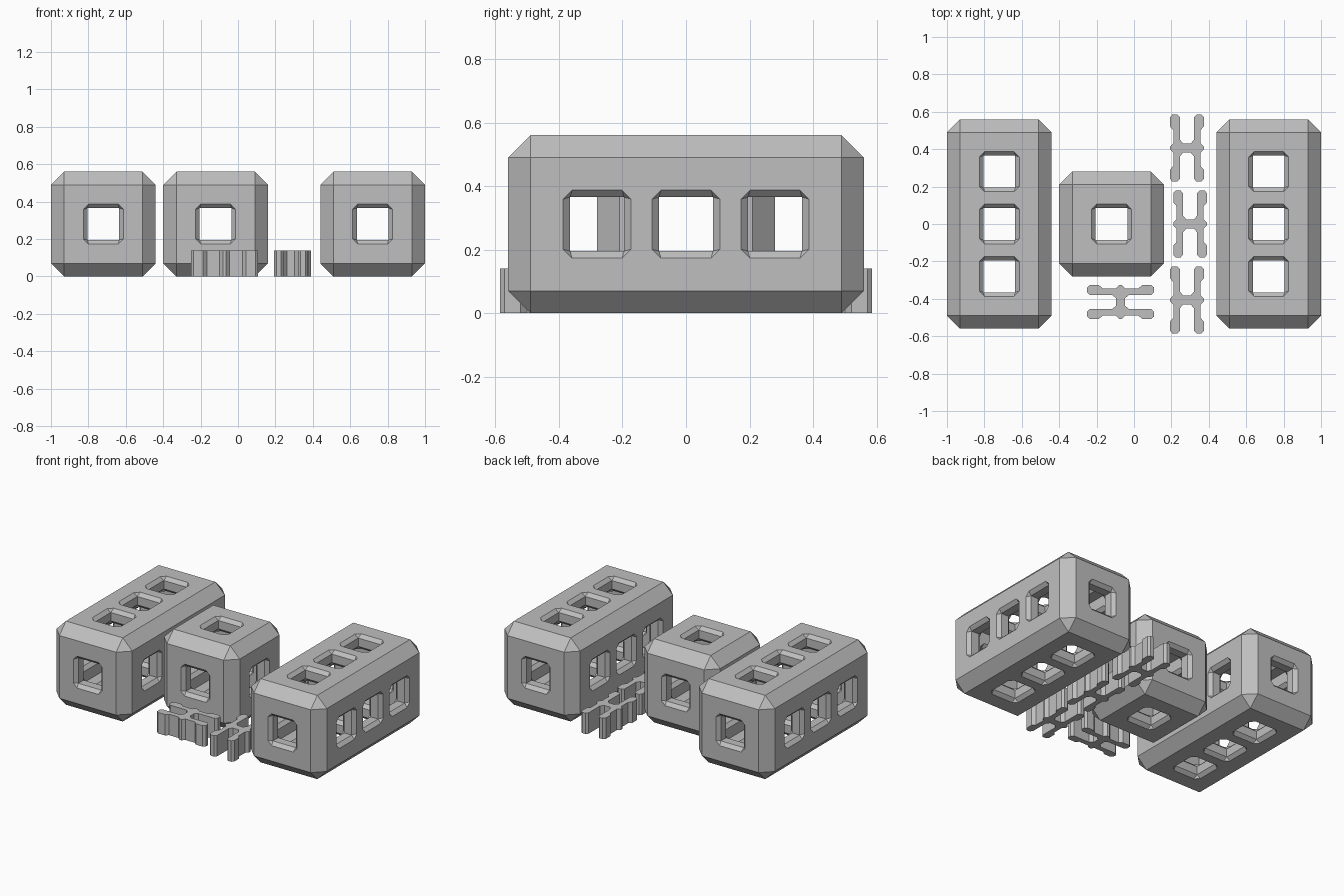
import bpy, bmesh
from mathutils import Vector, Matrix

if "Cube" in bpy.data.objects:
    bpy.data.objects.remove(bpy.data.objects["Cube"])

SIZE, CHAMFER, WALL = 0.56, 0.07, 0.10
PITCH = 0.28

grey = bpy.data.materials.new("light_grey")
grey.diffuse_color = (0.52, 0.52, 0.52, 1)
grey.use_nodes = True
grey.node_tree.nodes["Principled BSDF"].inputs["Base Color"].default_value = grey.diffuse_color


def make_object(name, bm):
    bmesh.ops.recalc_face_normals(bm, faces=bm.faces)
    mesh = bpy.data.meshes.new(name)
    bm.to_mesh(mesh)
    bm.free()
    mesh.materials.append(grey)
    ob = bpy.data.objects.new(name, mesh)
    bpy.context.collection.objects.link(ob)
    return ob


def add_box(bm, size):
    bmesh.ops.create_cube(bm, size=1, matrix=Matrix.Diagonal((*size, 1)))


def opening_loop(half, cut, depth):
    """Square with cut corners, 8 points."""
    pts = []
    for sx, sy in ((1, 1), (-1, 1), (-1, -1), (1, -1)):
        a = Vector((sx * half, sy * (half - cut), depth))
        b = Vector((sx * (half - cut), sy * half, depth))
        pts += [a, b] if sx * sy > 0 else [b, a]
    return pts


def add_opening(bm, centre, normal):
    """Window cutter: flared mouth, square neck, flared back."""
    rot = Vector(normal).to_track_quat('Z', 'Y').to_matrix().to_4x4()
    mat = Matrix.Translation(centre) @ rot
    wide, neck, flare = (0.107, 0.028), (0.085, 0.0), 0.022
    profile = [(wide, 0.03), (wide, 0), (neck, -flare),
               (neck, flare - WALL), (wide, -WALL), (wide, -WALL - 0.02)]
    loops = [[bm.verts.new(mat @ p) for p in opening_loop(*shape, d)]
             for shape, d in profile]
    for a, b in zip(loops, loops[1:]):
        for i in range(8):
            j = (i + 1) % 8
            bm.faces.new((a[i], a[j], b[j], b[i]))
    bm.faces.new(loops[0])
    bm.faces.new(loops[-1])


def block(name, x, cells):
    """Hollow chamfered block with a row of windows along y."""
    length = SIZE + (cells - 1) * PITCH
    bm = bmesh.new()
    add_box(bm, (SIZE, length, SIZE))
    bmesh.ops.bevel(bm, geom=bm.edges[:], offset=CHAMFER, segments=1,
                    affect='EDGES', profile=0.5)
    ob = make_object(name, bm)

    # inner cavity
    bm = bmesh.new()
    add_box(bm, (SIZE - 2 * WALL, length - 2 * WALL, SIZE - 2 * WALL))
    cavity = make_object("cavity_cutter", bm)

    # windows on all six sides
    bm = bmesh.new()
    for s in (-1, 1):
        add_opening(bm, (0, s * length / 2, 0), (0, s, 0))
        for i in range(cells):
            y = (i - (cells - 1) / 2) * PITCH
            add_opening(bm, (s * SIZE / 2, y, 0), (s, 0, 0))
            add_opening(bm, (0, y, s * SIZE / 2), (0, 0, s))
    bmesh.ops.remove_doubles(bm, verts=bm.verts, dist=1e-5)
    windows = make_object("window_cutter", bm)

    for cutter in (cavity, windows):
        mod = ob.modifiers.new("cut", 'BOOLEAN')
        mod.operation, mod.solver, mod.object = 'DIFFERENCE', 'EXACT', cutter
    bpy.context.view_layer.update()
    deps = bpy.context.evaluated_depsgraph_get()
    result = bpy.data.meshes.new_from_object(ob.evaluated_get(deps))
    ob.modifiers.clear()
    ob.data = result
    for cutter in (cavity, windows):
        bpy.data.objects.remove(cutter)
    ob.location = (x, 0, SIZE / 2)


# quarter outline of the H-shaped clip
QUARTER = [(0.09, 0.008), (0.072, 0.026), (0.072, 0.095), (0.09, 0.115),
           (0.09, 0.165), (0.077, 0.18), (0.052, 0.18), (0.038, 0.165),
           (0.038, 0.045), (0.02, 0.024)]


def clip(name, x, y, turned=False):
    right = QUARTER + [(-px, py) for px, py in reversed(QUARTER)]
    outline = right + [(-px, -py) for px, py in right]
    bm = bmesh.new()
    face = bm.faces.new([bm.verts.new((py, px, 0) if turned else (px, py, 0))
                         for px, py in outline])
    ext = bmesh.ops.extrude_face_region(bm, geom=[face], use_keep_orig=True)
    top = [v for v in ext["geom"] if isinstance(v, bmesh.types.BMVert)]
    bmesh.ops.translate(bm, verts=top, vec=(0, 0, 0.14))
    make_object(name, bm).location = (x, y, 0)


block("left_long_block", -0.72, 3)
block("right_long_block", 0.72, 3)
block("cube_block", -0.12, 1)

clip("back_clip", 0.283, 0.406)
clip("middle_clip", 0.30, 0.0)
clip("front_clip", 0.283, -0.406)
clip("turned_clip", -0.072, -0.417, True)
